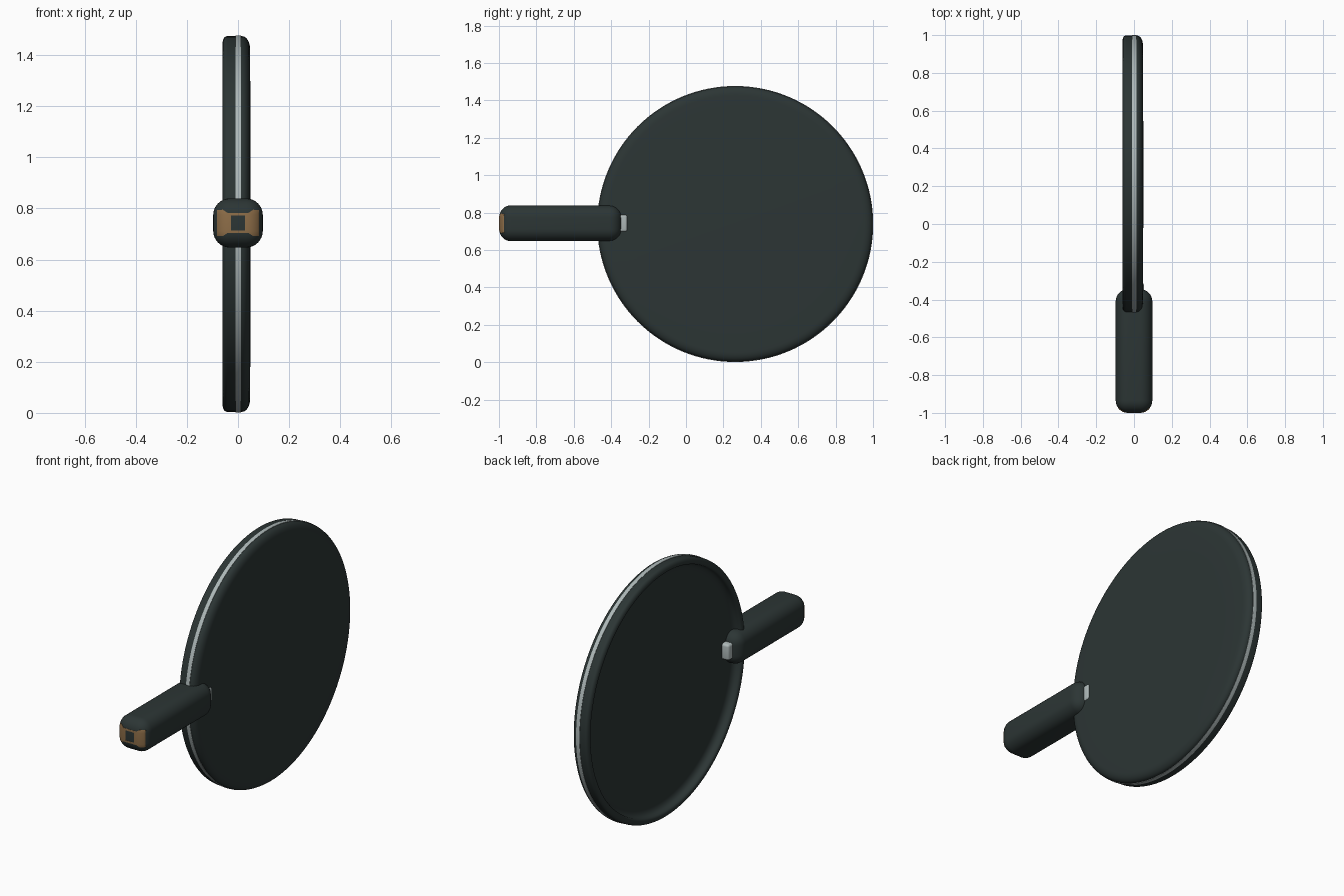
import bpy, bmesh, math
from mathutils import Vector, Matrix

if "Cube" in bpy.data.objects:
    bpy.data.objects.remove(bpy.data.objects["Cube"])

CY, CZ = 0.263, 0.739      # disc centre
HZ = 0.743                 # handle centre height


def material(name, rgb):
    m = bpy.data.materials.new(name)
    m.diffuse_color = (*rgb, 1)
    m.use_nodes = True
    m.node_tree.nodes["Principled BSDF"].inputs["Base Color"].default_value = m.diffuse_color
    return m


DARK = material("dark_slate", (0.025, 0.036, 0.035))
SILVER = material("silver", (0.42, 0.48, 0.48))
TAN = material("tan", (0.27, 0.155, 0.065))


def smooth(ob, angle=40):
    bpy.ops.object.select_all(action='DESELECT')
    ob.select_set(True)
    bpy.context.view_layer.objects.active = ob
    bpy.ops.object.shade_smooth_by_angle(angle=math.radians(angle))


def finish(name, bm, mat, angle=40):
    bmesh.ops.recalc_face_normals(bm, faces=bm.faces)
    me = bpy.data.meshes.new(name)
    bm.to_mesh(me)
    bm.free()
    ob = bpy.data.objects.new(name, me)
    bpy.context.collection.objects.link(ob)
    me.materials.append(mat)
    smooth(ob, angle)
    return ob


def lathe(name, profile, mat, closed=False, steps=128):
    """Spin an (x, radius) profile round the disc's x axis."""
    bm = bmesh.new()
    verts = [bm.verts.new((x, CY, CZ + r)) for x, r in profile]
    pairs = list(zip(verts, verts[1:] + verts[:1]))
    edges = [bm.edges.new(p) for p in (pairs if closed else pairs[:-1])]
    bmesh.ops.spin(bm, geom=verts + edges, cent=(0, CY, CZ), axis=(1, 0, 0),
                   angle=math.tau, steps=steps)
    bmesh.ops.remove_doubles(bm, verts=bm.verts, dist=1e-4)
    return finish(name, bm, mat)


def rounded_box(name, lo, hi, radius, mat, segments=6):
    lo, hi = Vector(lo), Vector(hi)
    bm = bmesh.new()
    bmesh.ops.create_cube(bm, size=1, matrix=Matrix.Translation((lo + hi) / 2)
                          @ Matrix.Diagonal((*(hi - lo), 1)))
    bmesh.ops.bevel(bm, geom=bm.edges[:], offset=radius, segments=segments,
                    profile=0.5, affect='EDGES')
    return finish(name, bm, mat)


def prism(name, outline, y0, y1):
    """Extrude an (x, z) outline along y."""
    bm = bmesh.new()
    face = bm.faces.new([bm.verts.new((x, y0, HZ + z)) for x, z in outline])
    out = bmesh.ops.extrude_face_region(bm, geom=[face])
    moved = [g for g in out["geom"] if isinstance(g, bmesh.types.BMVert)]
    bmesh.ops.translate(bm, verts=moved, vec=(0, y1 - y0, 0))
    ob = finish(name, bm, TAN)
    ob.hide_render = True
    return ob


def boolean(ob, cutter, operation):
    mod = ob.modifiers.new("cut", 'BOOLEAN')
    mod.object, mod.operation, mod.solver = cutter, operation, 'EXACT'
    bpy.context.view_layer.objects.active = ob
    bpy.ops.object.modifier_apply(modifier=mod.name)
    bpy.data.objects.remove(cutter)


def arc(cx, cr, rx, rr, a0, a1, n=6):
    angles = [math.radians(a0 + (a1 - a0) * i / n) for i in range(n + 1)]
    return [(cx + rx * math.cos(a), cr + rr * math.sin(a)) for a in angles]


# Disc: shallow dish on the left with a rounded lip, slightly domed right face
profile = [(-0.013, 0), (-0.014, 0.55)]
profile += arc(-0.044, 0.655, 0.03, 0.04, 0, 90)
profile += arc(-0.044, 0.711, 0.016, 0.016, 270, 180, 4)
profile += arc(-0.042, 0.711, 0.018, 0.024, 180, 90)
profile += arc(0.015, 0.687, 0.032, 0.048, 90, 0)
profile += [(0.048, 0.55), (0.05, 0)]
lathe("disc", profile, DARK)

# Thin bright band round the rim
lathe("rim_band", [(-0.01, 0.72), (-0.01, 0.737), (0.001, 0.738),
                   (0.012, 0.737), (0.012, 0.72)], SILVER, closed=True)

# Handle gripping the disc edge
handle_lo, handle_hi = (-0.097, -0.999, HZ - 0.096), (0.097, -0.345, HZ + 0.096)
rounded_box("handle", handle_lo, handle_hi, 0.065, DARK, 8)

# Small clasp tab ahead of the handle
rounded_box("clasp_tab", (-0.057, -0.42, HZ - 0.047), (0.053, -0.312, HZ + 0.047),
            0.014, SILVER, 4)

# Bow-tie end inlay, a thin skin over the handle end
g = 0.001
inlay = rounded_box("end_inlay", [c - g for c in handle_lo],
                    [c + g for c in handle_hi], 0.065, TAN, 8)
right = [(0.042, -0.04), (0.06, -0.052), (0.083, -0.05),
         (0.083, 0.05), (0.06, 0.052), (0.042, 0.04)]
bow_tie = right + [(-x, -z) for x, z in right]
boolean(inlay, prism("bow_tie_cutter", bow_tie, -1.1, -0.96), 'INTERSECT')
hole = [(-0.028, -0.029), (0.028, -0.029), (0.028, 0.029), (-0.028, 0.029)]
boolean(inlay, prism("hole_cutter", hole, -1.2, -0.9), 'DIFFERENCE')
smooth(inlay)
